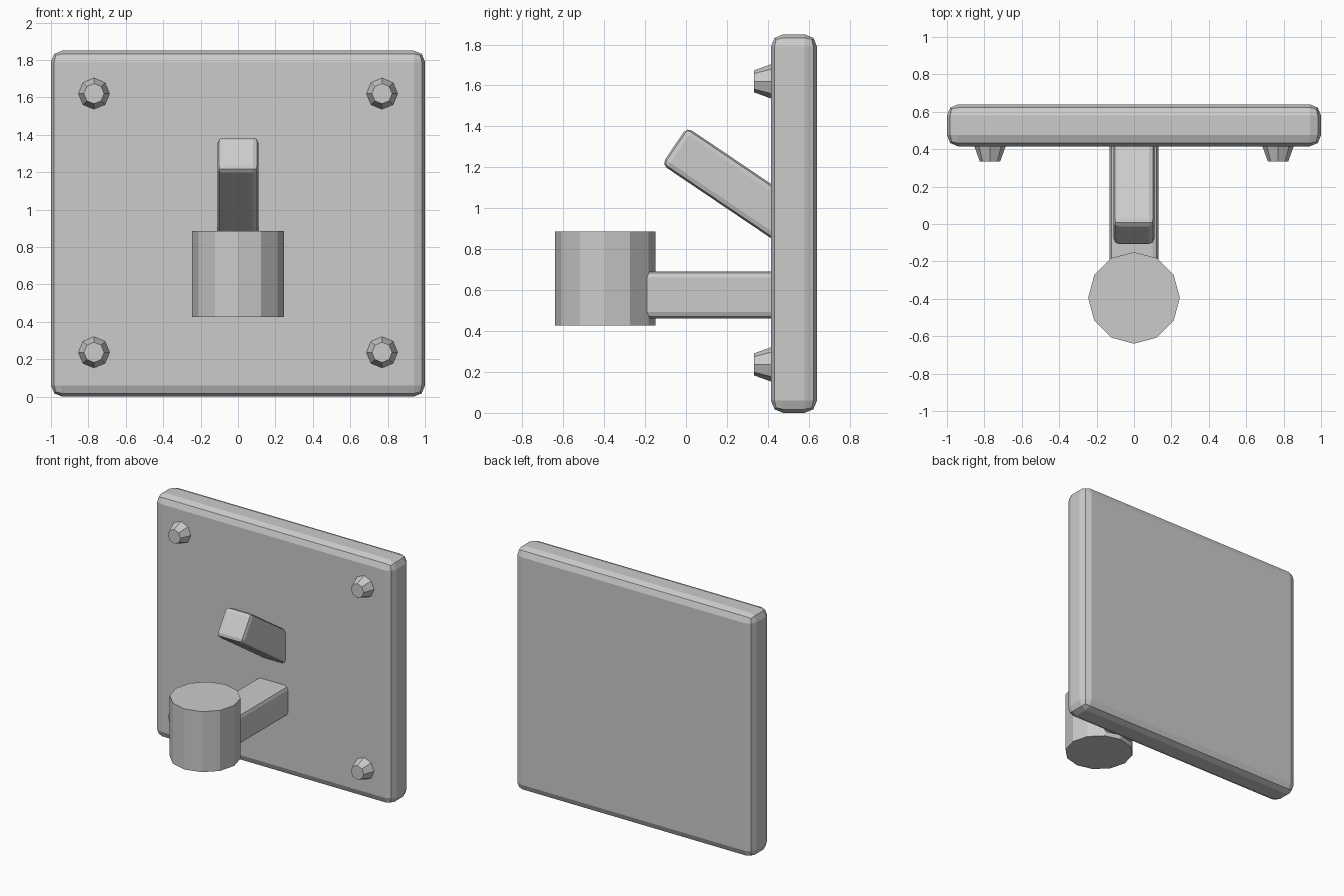
import bpy
from math import radians, cos, sin

if "Cube" in bpy.data.objects:
    bpy.data.objects.remove(bpy.data.objects["Cube"])


def box(name, size, loc, bevel, tilt=0):
    bpy.ops.mesh.primitive_cube_add(size=1, location=loc, rotation=(tilt, 0, 0))
    ob = bpy.context.object
    ob.name = name
    ob.scale = size
    bpy.ops.object.transform_apply(location=False, rotation=False, scale=True)
    mod = ob.modifiers.new("rounded_edges", 'BEVEL')
    mod.width = bevel
    mod.segments = 2
    return ob


# Wall plate
box("wall_plate", (2.0, 0.225, 1.85), (0, 0.5275, 0.925), 0.06)

# Horizontal arm that carries the drum
box("lower_arm", (0.26, 0.82, 0.23), (0, 0.11, 0.577), 0.03)

# Upper arm sloping up and outward from the plate
tilt = radians(-34)
length = 0.7
tip_y, tip_z = -0.057, 1.305
box("upper_arm", (0.22, length, 0.22),
    (0, tip_y + cos(tilt) * length / 2, tip_z + sin(tilt) * length / 2),
    0.03, tilt)

# Twelve-sided drum
bpy.ops.mesh.primitive_cylinder_add(vertices=12, radius=0.245, depth=0.46,
                                    location=(0, -0.395, 0.656))
bpy.context.object.name = "drum"

# Tapered bolt heads near the plate corners
for side, x in (("left", -0.77), ("right", 0.77)):
    for level, z in (("lower", 0.237), ("upper", 1.62)):
        bpy.ops.mesh.primitive_cone_add(vertices=8, radius1=0.09, radius2=0.054,
                                        depth=0.1, location=(x, 0.383, z),
                                        rotation=(radians(90), 0, 0))
        bpy.context.object.name = f"bolt_{level}_{side}"
